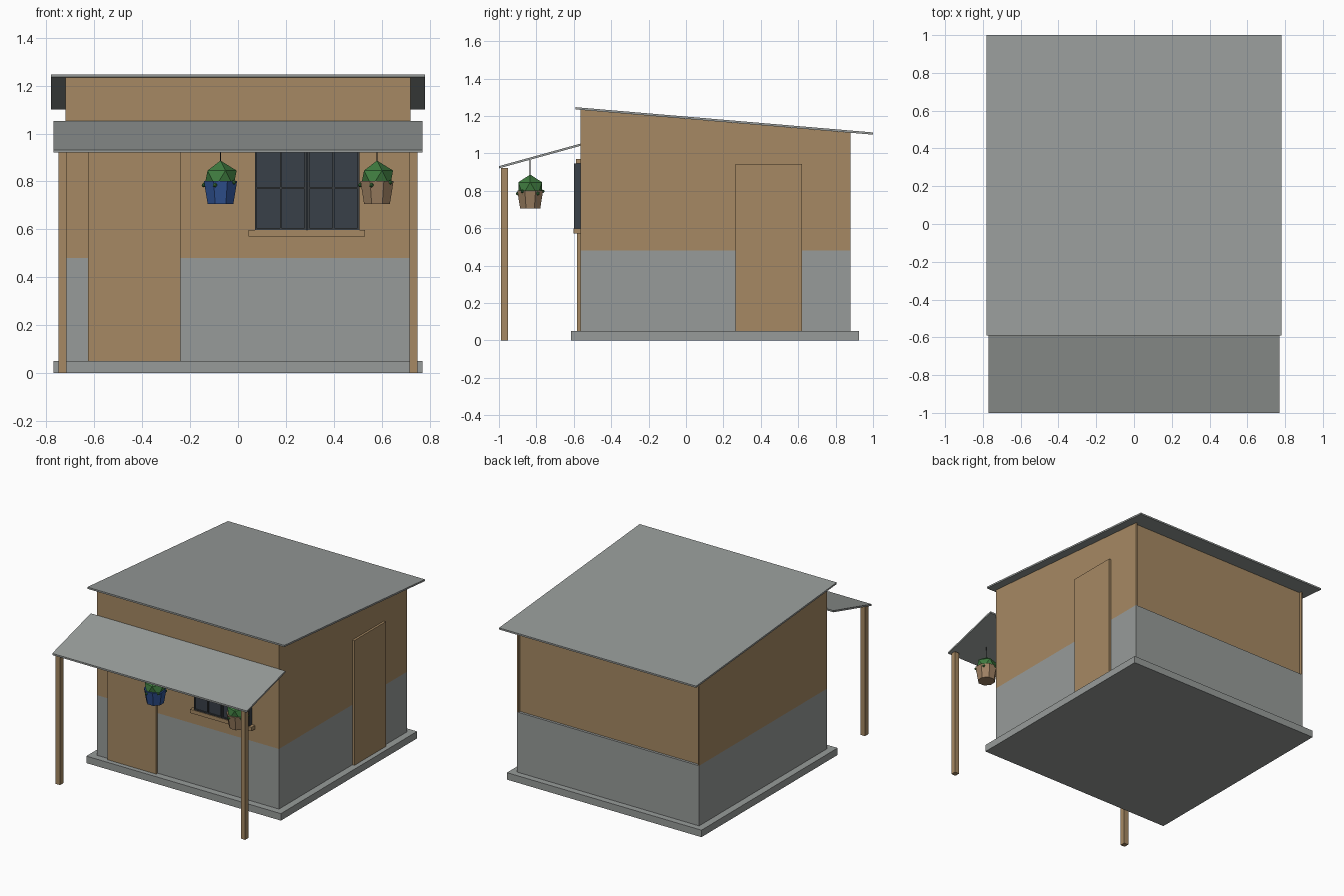
import bpy, bmesh
from math import pi, cos, sin
from mathutils import Matrix

if "Cube" in bpy.data.objects:
    bpy.data.objects.remove(bpy.data.objects["Cube"], do_unlink=True)


def material(name, rgb):
    m = bpy.data.materials.new(name)
    m.use_nodes = True
    m.diffuse_color = (*rgb, 1)
    m.node_tree.nodes["Principled BSDF"].inputs["Base Color"].default_value = (*rgb, 1)
    return m


WOOD = material("tan wood", (0.38, 0.25, 0.125))
GREY = material("concrete grey", (0.31, 0.33, 0.32))
GLASS = material("dark glass", (0.04, 0.05, 0.065))
FRAME = material("charcoal frame", (0.045, 0.05, 0.055))
BLUE = material("blue pot", (0.03, 0.085, 0.29))
CLAY = material("clay pot", (0.34, 0.22, 0.125))
LEAF = material("leaf green", (0.05, 0.2, 0.05))
ROPE = material("black rope", (0.015, 0.015, 0.015))


def finish(name, bm, mat):
    bmesh.ops.recalc_face_normals(bm, faces=bm.faces[:])
    me = bpy.data.meshes.new(name)
    bm.to_mesh(me)
    bm.free()
    me.materials.append(mat)
    ob = bpy.data.objects.new(name, me)
    bpy.context.scene.collection.objects.link(ob)
    return ob


def prism(name, profile, x0, x1, mat):
    """Side profile of (y, z) points drawn out along x."""
    bm = bmesh.new()
    face = bm.faces.new([bm.verts.new((x0, y, z)) for y, z in profile])
    new = bmesh.ops.extrude_face_region(bm, geom=[face])["geom"]
    bmesh.ops.translate(bm, vec=(x1 - x0, 0, 0),
                        verts=[v for v in new if isinstance(v, bmesh.types.BMVert)])
    return finish(name, bm, mat)


def box(name, x, y, z, mat):
    return prism(name, [(y[0], z[0]), (y[1], z[0]), (y[1], z[1]), (y[0], z[1])], *x, mat)


def cone(name, centre, z0, z1, r0, r1, sides, mat):
    bm = bmesh.new()
    bmesh.ops.create_cone(bm, cap_ends=True, segments=sides, radius1=r0, radius2=r1,
                          depth=z1 - z0)
    bmesh.ops.rotate(bm, verts=bm.verts, matrix=Matrix.Rotation(pi / sides, 3, "Z"))
    bmesh.ops.translate(bm, verts=bm.verts, vec=(*centre, (z0 + z1) / 2))
    return finish(name, bm, mat)


def ball(name, x, y, z, r, mat):
    bm = bmesh.new()
    bmesh.ops.create_icosphere(bm, subdivisions=1, radius=r)
    bmesh.ops.translate(bm, verts=bm.verts, vec=(x, y, z))
    return finish(name, bm, mat)


# Ground slab and walls
W, FRONT, BACK, BAND = 0.72, -0.565, 0.88, 0.48


def roof_under(y):
    return 1.235 - (y + 0.59) * 0.085


def upper_profile(back):
    return [(FRONT, BAND), (back, BAND), (back, roof_under(back)), (FRONT, roof_under(FRONT))]


box("floor_slab", (-0.77, 0.77), (-0.615, 0.925), (0, 0.05), GREY)
box("lower_wall", (-W, W), (FRONT, BACK), (0.05, BAND), GREY)
prism("upper_wall", upper_profile(BACK - 0.018), -W + 0.01, W - 0.01, WOOD)
for side, s in (("left", 1), ("right", -1)):
    prism(side + "_upper_side_wall", upper_profile(BACK), s * (W - 0.01), s * W, WOOD)

# Sloping roof and awning on two posts
prism("roof", [(-0.59, 1.235), (1, 1.1), (1, 1.112), (-0.59, 1.247)], -0.78, 0.78, GREY)
prism("awning", [(-1, 0.92), (FRONT, 1.04), (FRONT, 1.052), (-1, 0.932)], -0.77, 0.77, GREY)
for side, s in (("left", 1), ("right", -1)):
    box(side + "_awning_post", (s * 0.715, s * 0.75), (-0.99, -0.953), (0, 0.923), WOOD)

# Doors
box("front_door", (-0.625, -0.24), (-0.582, FRONT), (0.05, 0.943), WOOD)
box("side_door", (W, W + 0.016), (0.265, 0.62), (0.05, 0.943), WOOD)

# Window: glass, two sashes with bars, sill and lintel
X0, X1, Z0, Z1 = 0.07, 0.507, 0.598, 0.945
MID = (X0 + X1) / 2
box("window_glass", (X0, X1), (-0.59, FRONT), (Z0, Z1), GLASS)
BAR_Y = (-0.598, -0.575)
for side, a, b in (("left", MID + 0.002, X1), ("right", X0, MID - 0.002)):
    c = (a + b) / 2
    for part, x in (("inner_stile", a + 0.004), ("bar", c), ("outer_stile", b - 0.004)):
        box(f"{side}_sash_{part}", (x - 0.004, x + 0.004), BAR_Y, (Z0, Z1), FRAME)
    for part, z in (("bottom_rail", Z0 + 0.004), ("crossbar", 0.772), ("top_rail", Z1 - 0.004)):
        box(f"{side}_sash_{part}", (a, b), BAR_Y, (z - 0.004, z + 0.004), FRAME)
box("window_sill", (0.043, 0.53), (-0.602, FRONT), (0.571, Z0), WOOD)
box("window_lintel", (0.043, 0.53), (-0.588, FRONT), (Z1, 0.97), WOOD)

# Hanging planters
for side, x, mat in (("left", 0.58, CLAY), ("right", -0.073, BLUE)):
    y = -0.833
    cone(side + "_pot", (x, y), 0.705, 0.802, 0.058, 0.075, 8, mat)
    ball(side + "_plant", x, y, 0.812, 0.075, LEAF)
    cone(side + "_rope", (x, y), 0.87, 0.965, 0.003, 0.003, 6, ROPE)
    for i in range(5):
        a = 2 * pi * i / 5 - 1.9
        ball(f"{side}_trailing_leaf_{i + 1}", x + 0.07 * cos(a), y + 0.07 * sin(a),
             0.785 + 0.012 * (i % 2), 0.01, LEAF)
